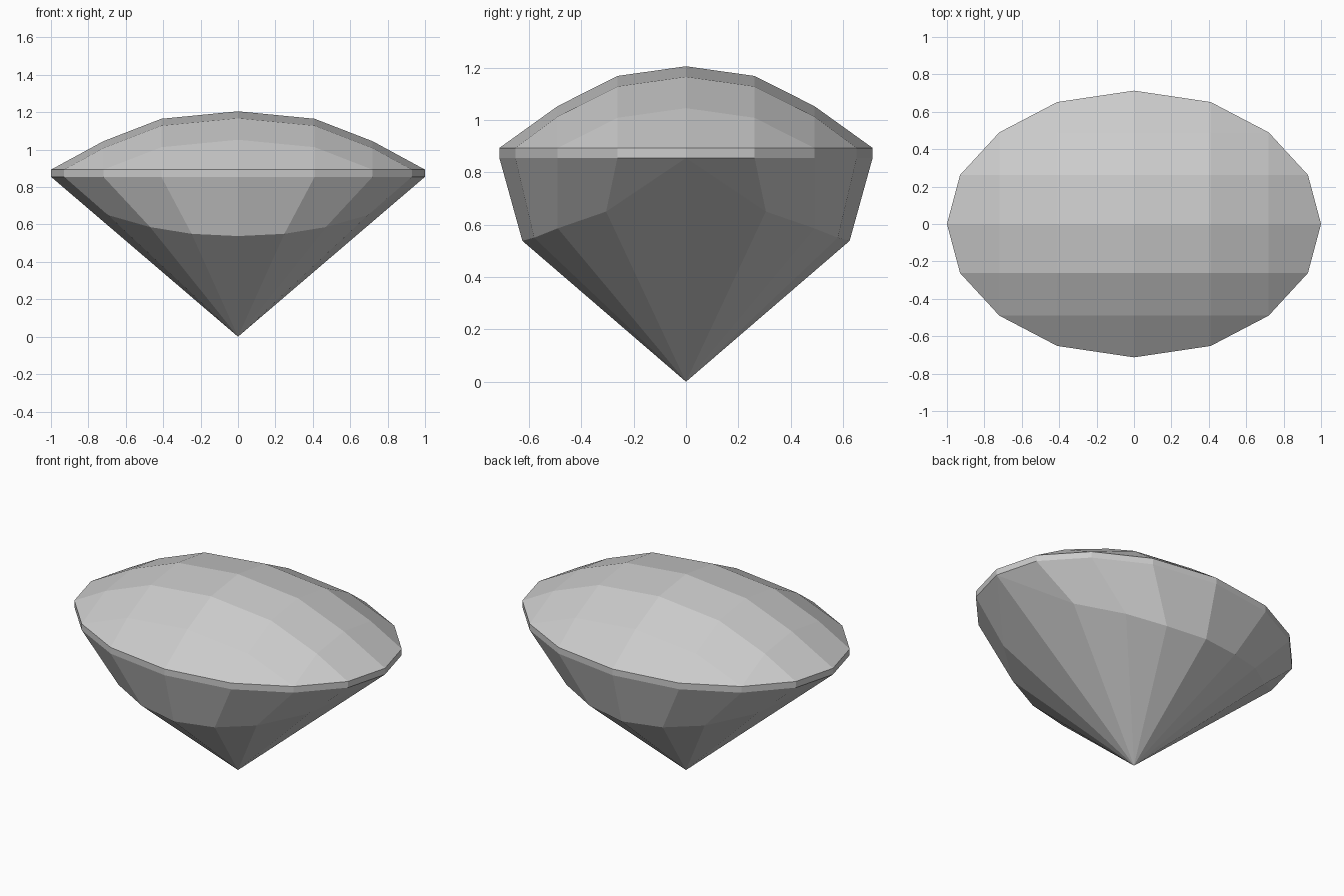
import bpy
import bmesh

if "Cube" in bpy.data.objects:
    bpy.data.objects.remove(bpy.data.objects["Cube"], do_unlink=True)

mat = bpy.data.materials.new("grey stone")
mat.use_nodes = True
GREY = (0.6, 0.6, 0.6, 1.0)
mat.diffuse_color = GREY
mat.node_tree.nodes["Principled BSDF"].inputs["Base Color"].default_value = GREY

GIRDLE_TOP, GIRDLE_BASE = 0.893, 0.855
# One quarter of the oval outline, from the long end to the short end
outline = [(1, 0), (0.93, 0.262), (0.72, 0.49), (0.41, 0.652), (0, 0.713)]
rim = [(x, y, GIRDLE_TOP) for x, y in outline]
base = [(x, y, GIRDLE_BASE) for x, y in outline]
# Lower facet ring, which climbs to meet the girdle at the long ends
ring = [base[0], (0.695, 0.305, 0.65), (0.47, 0.49, 0.586),
        (0.248, 0.58, 0.55), (0, 0.625, 0.538)]
tip = (0, 0, 0)


def strip(upper, lower):
    """Facets joining two matching rows of points."""
    return [(lower[i], lower[i + 1], upper[i + 1], upper[i])
            for i in range(len(upper) - 1)]


def mirrored_part(name, facets):
    """Build one quarter from facets, then mirror it in x and y."""
    bm = bmesh.new()
    for facet in facets:
        points = list(dict.fromkeys(facet))
        bm.faces.new([bm.verts.new(p) for p in points])
    bmesh.ops.remove_doubles(bm, verts=bm.verts[:], dist=0.0005)
    # Turn every facet away from the centre of the stone
    for face in bm.faces:
        face.normal_update()
        centre = face.calc_center_median()
        centre.z -= 0.7
        if face.normal.dot(centre) < 0:
            face.normal_flip()
    mesh = bpy.data.meshes.new(name)
    bm.to_mesh(mesh)
    bm.free()
    mesh.materials.append(mat)
    obj = bpy.data.objects.new(name, mesh)
    bpy.context.collection.objects.link(obj)
    mirror = obj.modifiers.new("mirror", 'MIRROR')
    mirror.use_axis = (True, True, False)
    mirror.merge_threshold = 0.0005


# Domed crown: a grid of flat facets whose height falls off in x and in y
columns = [(0, 0), (0.41, 0.04), (0.72, 0.16)]
rows = [(0, 0), (0.262, 0.037), (0.49, 0.152)]
grid = [[(x, y, 1.205 - dx - dy) for y, dy in rows] for x, dx in columns]
crown = [f for i in range(2) for f in strip(grid[i], grid[i + 1])]
end_column = grid[2]
side_row = [column[2] for column in grid]
crown += strip(end_column, rim[:3])
crown += strip(side_row, rim[:1:-1])
mirrored_part("crown", crown)

# Thin upright band around the widest part
mirrored_part("girdle", strip(rim, base))

# Steep facets under the band, then long facets down to the point
pavilion = strip(base, ring) + strip(ring, [tip] * len(ring))
mirrored_part("pavilion", pavilion)
